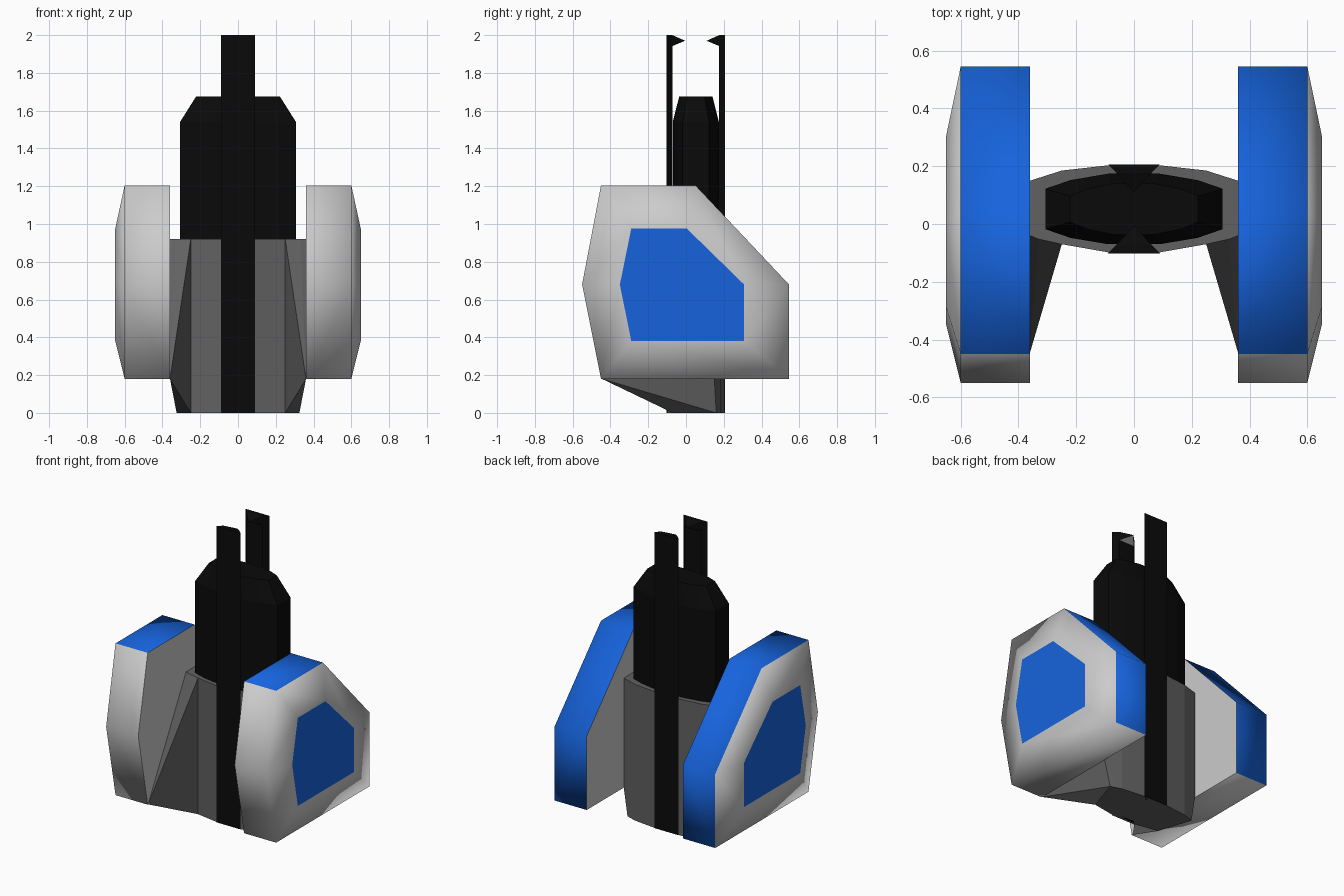
import bpy, bmesh

if "Cube" in bpy.data.objects:
    bpy.data.objects.remove(bpy.data.objects["Cube"])

def material(name, rgb):
    m = bpy.data.materials.new(name)
    m.diffuse_color = (*rgb, 1)
    m.use_nodes = True
    m.node_tree.nodes["Principled BSDF"].inputs["Base Color"].default_value = m.diffuse_color
    return m

BLUE = material("blue", (0.008, 0.125, 0.72))
BLACK = material("black", (0.003, 0.003, 0.003))
DARK = material("dark_grey", (0.12, 0.12, 0.12))
GREY = material("light_grey", (0.52, 0.52, 0.52))

def finish(bm, name, mats):
    bmesh.ops.recalc_face_normals(bm, faces=bm.faces)
    me = bpy.data.meshes.new(name)
    bm.to_mesh(me)
    bm.free()
    for m in mats:
        me.materials.append(m)
    ob = bpy.data.objects.new(name, me)
    bpy.context.collection.objects.link(ob)
    return ob

def loft(bm, rings):
    """Skin between equal-length rings; returns side faces and both caps."""
    vs = [[bm.verts.new(p) for p in r] for r in rings]
    n = len(vs[0])
    sides = [[bm.faces.new((a[i], a[(i + 1) % n], b[(i + 1) % n], b[i]))
              for i in range(n)] for a, b in zip(vs, vs[1:])]
    return sides, bm.faces.new(vs[0][::-1]), bm.faces.new(vs[-1])

def hull(name, pts, mats):
    bm = bmesh.new()
    for p in pts:
        bm.verts.new(p)
    r = bmesh.ops.convex_hull(bm, input=bm.verts)
    bmesh.ops.dissolve_limit(bm, angle_limit=0.01, verts=bm.verts, edges=bm.edges)
    return finish(bm, name, mats)

# Side pods: hexagonal rim, sloped ring and inset panel
RIM = [(-.45, 1.205), (.05, 1.205), (.545, .68), (.545, .18), (-.45, .18), (-.55, .68)]
PANEL = [(-.29, .975), (.005, .975), (.307, .68), (.307, .38), (-.29, .38), (-.35, .68)]
for s, side in ((1, "right"), (-1, "left")):
    bm = bmesh.new()
    sides, inner, outer = loft(bm, [[(s * x, y, z) for y, z in prof]
                                    for x, prof in ((.36, RIM), (.6, RIM), (.65, PANEL))])
    for ring in sides:
        for f in ring:
            f.smooth = True
    for f in sides[0][:3] + [outer]:      # top, slope and back of the rim, plus panel
        f.material_index = 1
    finish(bm, side + "_pod", [GREY, BLUE])

# Main body: centre block, and two flanks drawn forward to a low point
hull("body_centre", [(x, y, z) for z in (0, .92)
                     for x, y in ((.09, -.098), (-.09, -.098), (.25, -.07), (-.25, -.07),
                                  (.25, .185), (-.25, .185), (.09, .203), (-.09, .203))], [DARK])
for s, side in ((1, "right"), (-1, "left")):
    pts = [(.25, -.07, 0), (.25, -.07, .92), (.33, -.052, .92), (.36, -.04, .92),
           (.36, .15, .92), (.36, .15, .18), (.325, .16, 0), (.25, .185, 0),
           (.25, .185, .92), (.36, -.445, .18)]
    hull(side + "_body_flank", [(s * x, y, z) for x, y, z in pts], [DARK])

# Black core with a chamfered top
def oval(z, pts):
    q = [(x, y) for x, y in pts]
    q += [(-x, y) for x, y in reversed(pts)]
    q += [(-x, -y) for x, y in pts]
    q += [(x, -y) for x, y in reversed(pts)]
    return [(x, y + .052, z) for x, y in q]

WIDE = [(.307, .07), (.22, .1), (.09, .122)]
NARROW = [(.222, .045), (.16, .07), (.07, .088)]
bm = bmesh.new()
loft(bm, [oval(.9, WIDE), oval(1.54, WIDE), oval(1.675, NARROW)])
finish(bm, "core", [BLACK])

# Front and back rails, each with a small inward pointed hook at the top
for y0, d, side in ((-.102, 1, "front"), (.206, -1, "back")):
    yi = y0 + d * .03
    bm = bmesh.new()
    loft(bm, [[(-.09, y0, z), (.09, y0, z), (.06, yi, z), (-.06, yi, z)] for z in (0, 2)])
    finish(bm, side + "_rail", [BLACK])
    hook = hull(side + "_hook", [(-.06, yi, 2), (.06, yi, 2), (-.06, yi, 1.942),
                                 (.06, yi, 1.942), (0, y0 + d * .097, 1.97)], [BLACK, GREY])
    for p in hook.data.polygons:
        p.material_index = int(p.normal.z < -.5)
